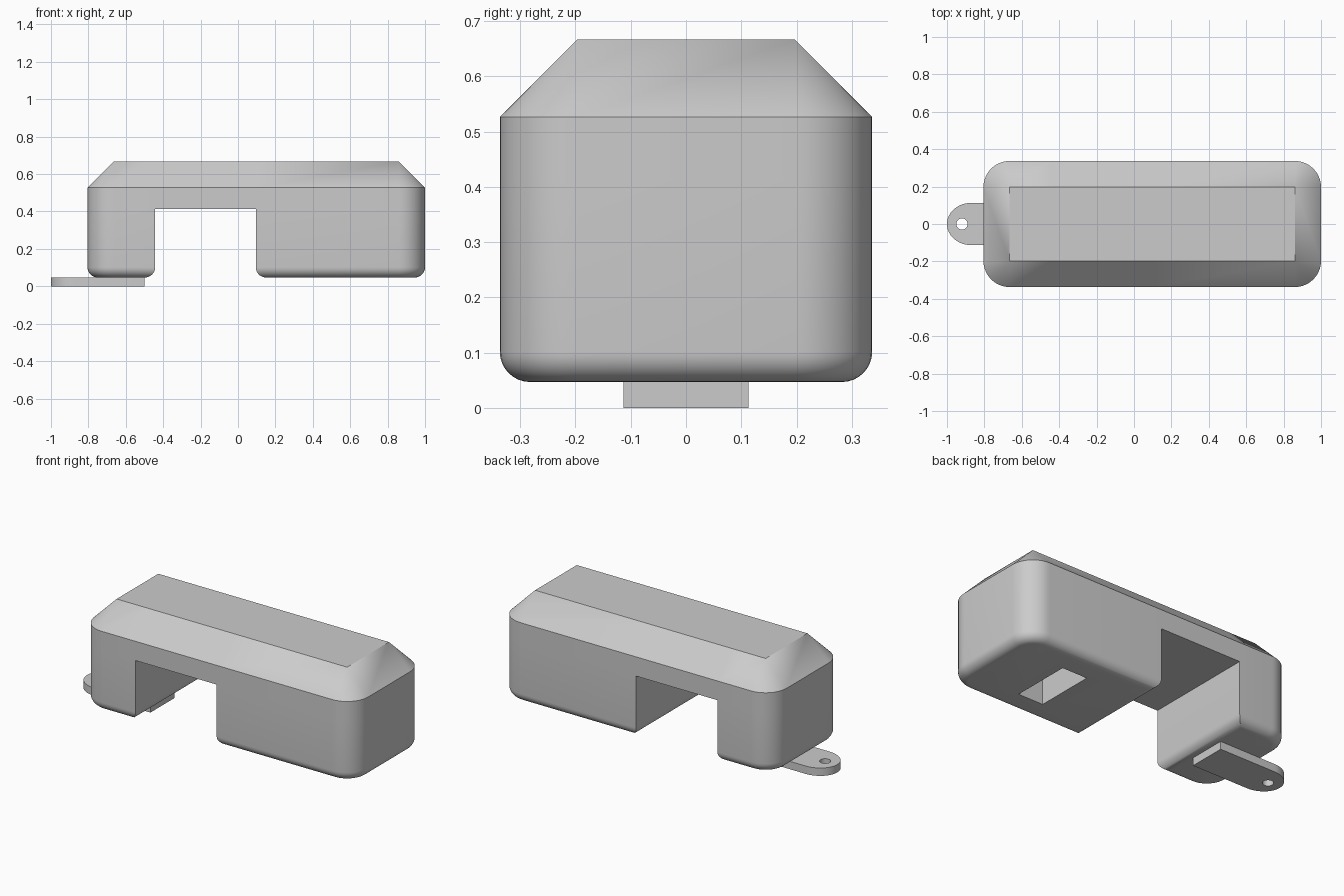
import bpy, bmesh, math

if "Cube" in bpy.data.objects:
    bpy.data.objects.remove(bpy.data.objects["Cube"])

W = 0.337                       # half depth
XL, XR = -0.805, 1.0            # body ends
N0, N1, NZ = -0.443, 0.095, 0.412   # notch sides and ceiling
Z0, Z1, Z2 = 0.047, 0.527, 0.667    # underside, shoulder, roof
R, F, SEG = 0.14, 0.055, 10     # corner radius, bottom fillet


def outline(x0, x1, rl, rr, d=0.0, mids=()):
    """Rounded rectangle inset by d; extra points at mids on the long sides."""
    pts = []

    def corner(cx, cy, sx, sy, r, a0):
        n = SEG if r else 0
        rad = max(r - d, 0)
        inset = max(r, d)
        ox, oy = cx - sx * inset, cy - sy * inset
        for i in range(n + 1):
            a = a0 + math.pi / 2 * i / max(n, 1)
            pts.append((ox + rad * math.cos(a), oy + rad * math.sin(a)))
    corner(x1, W, 1, 1, rr, 0)
    pts.extend((m, W - d) for m in sorted(mids, reverse=True))
    corner(x0, W, -1, 1, rl, math.pi / 2)
    corner(x0, -W, -1, -1, rl, math.pi)
    pts.extend((m, -W + d) for m in sorted(mids))
    corner(x1, -W, 1, -1, rr, 1.5 * math.pi)
    return pts


def loft(bm, rings, cap_first=False, cap_last=False):
    vs = [[bm.verts.new((x, y, z)) for x, y in pts] for pts, z in rings]
    n = len(vs[0])
    for a, b in zip(vs, vs[1:]):
        for i in range(n):
            j = (i + 1) % n
            bm.faces.new((a[i], a[j], b[j], b[i]))
    if cap_first:
        bm.faces.new(vs[0][::-1])
    if cap_last:
        bm.faces.new(vs[-1])
    return vs


def finish(bm, name):
    bmesh.ops.remove_doubles(bm, verts=bm.verts, dist=1e-5)
    bmesh.ops.recalc_face_normals(bm, faces=bm.faces)
    me = bpy.data.meshes.new(name)
    bm.to_mesh(me)
    bm.free()
    ob = bpy.data.objects.new(name, me)
    bpy.context.collection.objects.link(ob)
    return ob


def activate(ob):
    bpy.ops.object.select_all(action='DESELECT')
    ob.select_set(True)
    bpy.context.view_layer.objects.active = ob


def cut(ob, cutter):
    m = ob.modifiers.new("cut", 'BOOLEAN')
    m.operation, m.solver, m.object = 'DIFFERENCE', 'EXACT', cutter
    activate(ob)
    bpy.ops.object.modifier_apply(modifier=m.name)
    bpy.data.objects.remove(cutter)


# Body: two legs with rounded bottoms, joined by a chamfered upper part
bm = bmesh.new()
for x0, x1, rl, rr in ((XL, N0, R, 0), (N1, XR, 0, R)):
    rings = []
    for i in range(9):
        t = math.pi / 2 * i / 8
        rings.append((outline(x0, x1, rl, rr, F * (1 - math.sin(t))), Z0 + F * (1 - math.cos(t))))
    rings.append((outline(x0, x1, rl, rr), NZ))
    loft(bm, rings, cap_first=True)
full = outline(XL, XR, R, R, 0, (N0, N1))
loft(bm, [(full, NZ), (full, Z1), (outline(XL, XR, R, R, R, (N0, N1)), Z2)], cap_last=True)
# Notch ceiling
bm.faces.new([bm.verts.new((x, y, NZ)) for x, y in ((N0, -W), (N0, W), (N1, W), (N1, -W))])
body = finish(bm, "body")

# Socket in the underside of the long leg
bpy.ops.mesh.primitive_cube_add(size=1, location=(0.55, -0.01, 0.17))
socket = bpy.context.object
socket.name = "socket_cutter"
socket.hide_render = True
socket.scale = (0.165, 0.36, 0.36)
cut(body, socket)

# Flat tab with a rounded, drilled end
bm = bmesh.new()
pts = [(-0.5, -0.113), (-0.5, 0.113)]
for i in range(25):
    a = math.pi / 2 + math.pi * i / 24
    pts.append((-0.87 + 0.13 * math.cos(a), 0.113 * math.sin(a)))
loft(bm, [(pts, 0), (pts, Z0)], True, True)
tab = finish(bm, "tab")
bpy.ops.mesh.primitive_cylinder_add(vertices=32, radius=0.03, depth=0.3, location=(-0.92, 0, 0.02))
drill = bpy.context.object
drill.name = "hole_cutter"
drill.hide_render = True
cut(tab, drill)

for ob in (body, tab):
    activate(ob)
    bpy.ops.object.shade_smooth_by_angle(angle=math.radians(30))
